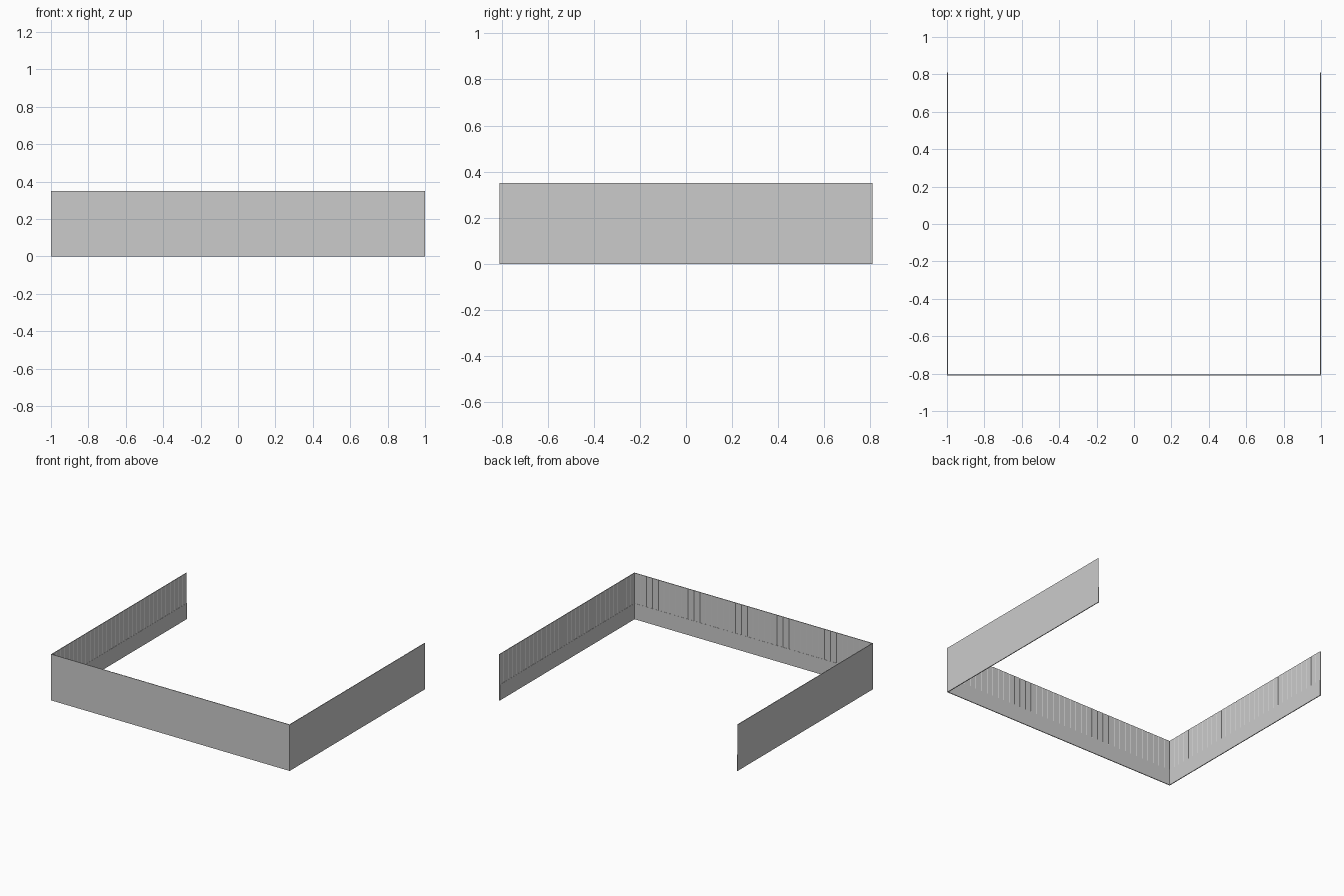
import bpy, bmesh

if "Cube" in bpy.data.objects:
    bpy.data.objects.remove(bpy.data.objects["Cube"])

X, Y = 1.0, 0.81          # outer half sizes
H, SKIRT = 0.35, 0.12     # wall height, skirting height


def finish(name, bm):
    bmesh.ops.recalc_face_normals(bm, faces=bm.faces)
    me = bpy.data.meshes.new(name)
    bm.to_mesh(me)
    bm.free()
    ob = bpy.data.objects.new(name, me)
    bpy.context.collection.objects.link(ob)


def prism(bm, pts, z0, z1):
    face = bm.faces.new([bm.verts.new((x, y, z0)) for x, y in pts])
    out = bmesh.ops.extrude_face_region(bm, geom=[face])["geom"]
    verts = [v for v in out if isinstance(v, bmesh.types.BMVert)]
    bmesh.ops.translate(bm, verts=verts, vec=(0, 0, z1 - z0))


def u_wall(name, t0, t1, z0, z1):
    # U-shaped strip, open at the back, between inset depths t0 and t1
    bm = bmesh.new()
    prism(bm, [(-X + t0, Y), (-X + t0, -Y + t0), (X - t0, -Y + t0), (X - t0, Y),
               (X - t1, Y), (X - t1, -Y + t1), (-X + t1, -Y + t1), (-X + t1, Y)], z0, z1)
    finish(name, bm)


def boards(name, place, a, b, pitch=0.05, t0=0.003, t1=0.005, bevel=0.003):
    # row of upright boards with chamfered edges forming V grooves
    bm = bmesh.new()
    n = round((b - a) / pitch)
    w = (b - a) / n
    for i in range(n):
        s, e = a + i * w, a + (i + 1) * w
        g = 0.001
        prism(bm, [place(s + g, t0), place(e - g, t0),
                   place(e - g - bevel, t1), place(s + g + bevel, t1)], SKIRT, H)
    finish(name, bm)


# Outer wall shell and inner skirting board
u_wall("wall_shell", 0, 0.003, 0, H)
u_wall("skirting_board", 0.003, 0.006, 0, SKIRT)

# Grooved panelling on the inside of each wall
boards("front_panelling", lambda u, t: (u, -Y + t), -X + 0.005, X - 0.005)
for side, label in ((-1, "left"), (1, "right")):
    boards(label + "_panelling", lambda u, t, s=side: (s * (X - t), u), -Y + 0.005, Y)
